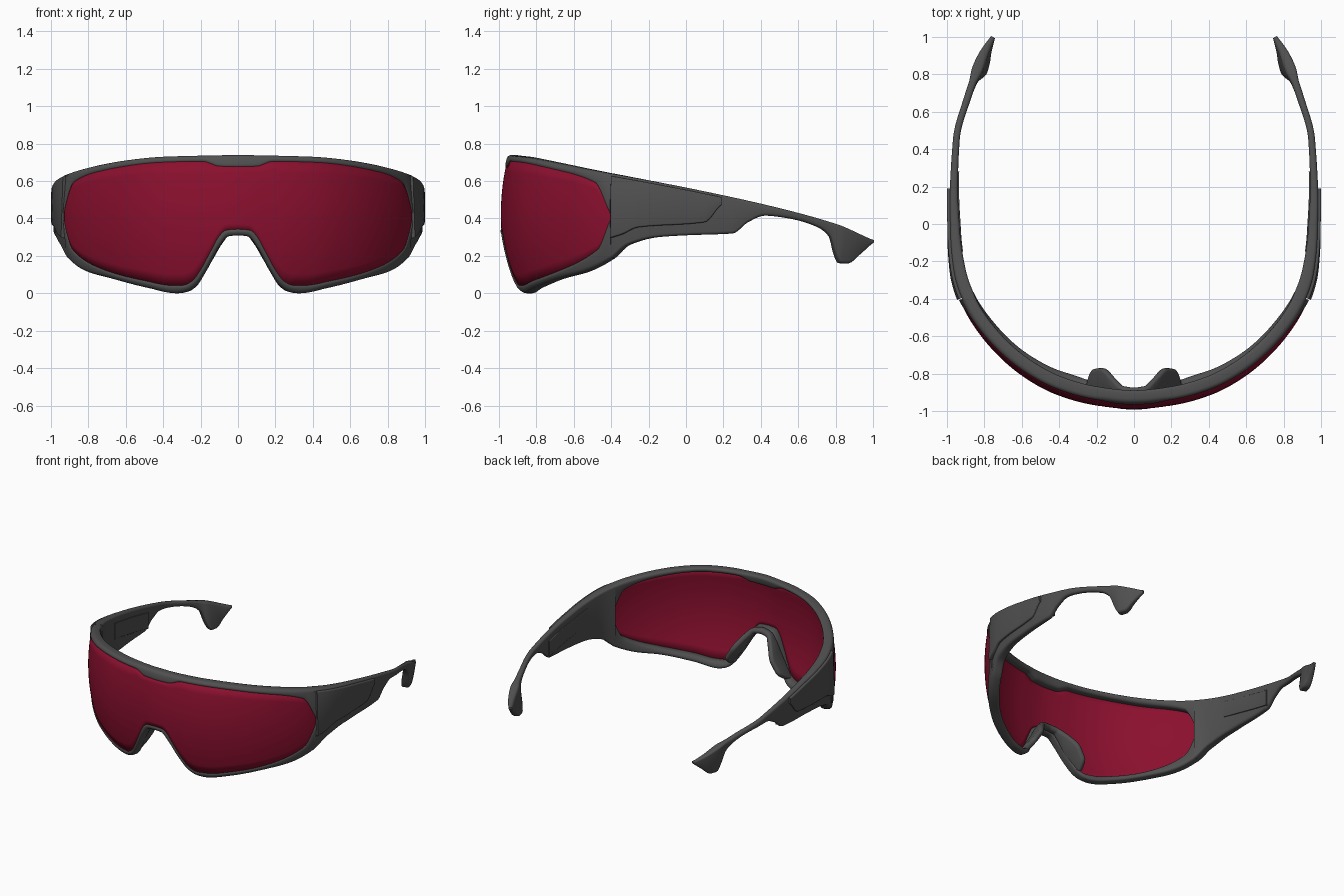
import bpy, math
from mathutils import Vector

if "Cube" in bpy.data.objects:
    bpy.data.objects.remove(bpy.data.objects["Cube"], do_unlink=True)


def material(name, rgb, rough):
    m = bpy.data.materials.new(name)
    m.use_nodes = True
    m.diffuse_color = (*rgb, 1)
    b = m.node_tree.nodes["Principled BSDF"]
    b.inputs["Base Color"].default_value = (*rgb, 1)
    b.inputs["Roughness"].default_value = rough
    return m


GREY = material("dark grey plastic", (0.08, 0.08, 0.08), 0.5)
RED = material("crimson lens", (0.26, 0.005, 0.028), 0.3)


def smooth_curve(pts):
    """Monotone cubic through (t, value) points."""
    t, v = zip(*pts)
    sec = [(v[i + 1] - v[i]) / (t[i + 1] - t[i]) for i in range(len(t) - 1)]
    slope = [sec[0]]
    for a, b in zip(sec, sec[1:]):
        slope.append(2 * a * b / (a + b) if a * b > 0 else 0)
    slope.append(sec[-1])

    def f(x):
        x = min(max(x, t[0]), t[-1])
        i = max(j for j in range(len(sec)) if t[j] <= x)
        h = t[i + 1] - t[i]
        s = (x - t[i]) / h
        return (v[i] * (1 + 2 * s) * (1 - s) ** 2 + v[i + 1] * s * s * (3 - 2 * s)
                + h * s * (1 - s) * (slope[i] * (1 - s) - slope[i + 1] * s))
    return f


# Plan path of one half, from the bridge round to the ear tip
PLAN = [(-.2, -.925), (0, -.945), (.2, -.925), (.4, -.87), (.6, -.755), (.78, -.575),
        (.88, -.41), (.93, -.25), (.955, -.05), (.963, .15), (.95, .45),
        (.885, .69), (.81, .9), (.755, 1)]
dist = [-math.dist(PLAN[0], PLAN[1])]
for a, b in zip(PLAN, PLAN[1:]):
    dist.append(dist[-1] + math.dist(a, b))
END = dist[-1]
px = smooth_curve([(d, p[0]) for d, p in zip(dist, PLAN)])
py = smooth_curve([(d, p[1]) for d, p in zip(dist, PLAN)])
SAMPLES = [END * i / 1500 for i in range(1501)]


def at_x(x):
    return next(u for u in SAMPLES if px(u) >= x - 1e-6)


def at_y(y):
    return next((u for u in SAMPLES if py(u) >= y - 1e-6), END)


def profile(front, side):
    """Height along the path: front points keyed by x, side points by y."""
    return smooth_curve([(at_x(x), z) for x, z in front] + [(at_y(y), z) for y, z in side])


top = profile([(0, .74), (.4, .73), (.6, .71)],
              [(-.5, .66), (0, .565), (.5, .455), (.8, .37), (.94, .31), (1, .285)])
bottom = profile([(0, .31), (.05, .305), (.1, .245), (.17, .125), (.23, .04), (.28, .01),
                  (.34, 0), (.5, .03), (.7, .083)],
                 [(-.54, .115), (-.4, .18), (-.3, .26), (-.15, .3), (0, .31), (.25, .32),
                  (.33, .38), (.42, .415), (.55, .4), (.7, .355), (.77, .3), (.8, .21),
                  (.83, .16), (.87, .16), (.94, .215), (1, .27)])
lens_top = profile([(0, .67), (.1, .672), (.14, .685), (.19, .7), (.4, .695), (.7, .65)],
                   [(-.47, .585), (-.39, .42)])
lens_low = profile([(0, .35), (.06, .345), (.09, .32), (.14, .235), (.2, .13), (.25, .07),
                    (.3, .05), (.36, .05), (.5, .075), (.7, .13)],
                   [(-.46, .24), (-.39, .4)])
half_thick = profile([(0, .035)], [(-.4, .035), (0, .025), (.5, .018), (.75, .02),
                                   (.83, .03), (.95, .02), (1, .012)])
LENS_END, FADE_END = at_y(-.39), at_y(0)


def clamp(v):
    return min(max(v, 0), 1)


def place(u, z, off):
    """Point on the wrapped shell, pushed outward by off."""
    e = .004
    n = Vector((py(u + e) - py(u - e), px(u - e) - px(u + e), 0))
    if u <= 0:
        n.x = 0
    elif u > END - e:
        n = Vector((py(u) - py(u - e), px(u - e) - px(u), 0))
    n.normalize()
    bulge = (.015 - .4 * (z - .42) ** 2) * clamp((FADE_END - u) / (FADE_END - LENS_END))
    lean = .15 * max(0, top(u) - z) * clamp((py(u) - .7) / .1)
    return Vector((px(u), py(u), z)) + n * (off + bulge - lean)


def rounded(hw, hh, r):
    """Rounded rectangle outline with four points per corner."""
    r = min(r, hw * .95, hh * .95)
    pts = []
    for k, (sx, sy) in enumerate([(1, 1), (-1, 1), (-1, -1), (1, -1)]):
        for j in range(4):
            a = math.pi / 2 * (k + j / 3)
            pts.append((sx * (hw - r) + r * math.cos(a), sy * (hh - r) + r * math.sin(a)))
    return pts


def make(name, rows, mat, closed=True, cap_start=False, cap_end=True):
    """Skin equal rows of points and mirror the result across x."""
    n = len(rows[0])
    faces = []
    for i in range(len(rows) - 1):
        for j in range(n if closed else n - 1):
            k = (j + 1) % n
            faces.append((i * n + j, i * n + k, (i + 1) * n + k, (i + 1) * n + j))
    if cap_start:
        faces.append(tuple(reversed(range(n))))
    if cap_end:
        faces.append(tuple((len(rows) - 1) * n + j for j in range(n)))
    me = bpy.data.meshes.new(name)
    me.from_pydata([tuple(p) for r in rows for p in r], [], faces)
    me.materials.append(mat)
    me.shade_smooth()
    me.set_sharp_from_angle(angle=math.radians(40))
    ob = bpy.data.objects.new(name, me)
    bpy.context.collection.objects.link(ob)
    ob.modifiers.new("mirror", "MIRROR").use_clip = True
    return ob


def stations(a, b, step=.014):
    n = math.ceil((b - a) / step)
    return [a + (b - a) * i / n for i in range(n + 1)]


def band(name, a, b, low, high, offset, half, radius=.02, cap_start=False):
    """Solid strip along the path between two height profiles."""
    rows = []
    for u in stations(a, b):
        lo, hi = low(u), high(u)
        hi = max(hi, lo + .006)
        rows.append([place(u, (lo + hi) / 2 + z, offset(u) + w)
                     for w, z in rounded(half(u), (hi - lo) / 2, radius)])
    return make(name, rows, GREY, cap_start=cap_start)


def zero(u):
    return 0


# Frame rims and arms
band("brow_rim", 0, LENS_END, lens_top, top, zero, half_thick)
band("lower_rim", 0, LENS_END, bottom, lens_low, zero, half_thick)
band("temple_arms", LENS_END - .008, END, bottom, top, zero, half_thick, .016, True)

# Raised panels on the outside and inside of the arms
panel_low = profile([], [(-.43, .283), (-.33, .315), (-.25, .353), (.1, .38),
                         (.18, .465), (.2, .48)])
band("outer_panels", at_y(-.385), at_y(.19), panel_low, lambda u: top(u) - .012,
     half_thick, lambda u: .015, .008, True)
band("inner_panels", at_y(-.15), at_y(.28), lambda u: top(u) - .17, lambda u: top(u) - .05,
     lambda u: -half_thick(u), lambda u: .006, .004, True)

# Wrapped lens, tucked slightly into the rims
rows = []
for u in stations(0, LENS_END):
    lo, hi = lens_low(u) - .012, lens_top(u) + .012
    rows.append([place(u, lo + (hi - lo) * j / 10, .022) for j in range(11)])
lens = make("lens", rows, RED, closed=False, cap_end=False)
shell = lens.modifiers.new("thickness", "SOLIDIFY")
shell.thickness = .016
shell.offset = 0

# Nose pads: x, height, back depth, sampled along the nose arch
PAD = [(0, .335, -.875), (.055, .325, -.865), (.1, .275, -.82), (.15, .19, -.77),
       (.195, .12, -.775), (.225, .075, -.82), (.24, .055, -.86)]
fx, fz, fb = [smooth_curve([(i, p[c]) for i, p in enumerate(PAD)]) for c in range(3)]
rows = []
for i in range(37):
    t = i / 6
    dx, dz = fx(t + .05) - fx(t - .05), fz(t + .05) - fz(t - .05)
    n = Vector((-dz, 0, dx)).normalized() if i else Vector((0, 0, 1))
    front, back = -.93 + .04 * t / 6, fb(t)
    mid, depth = (front + back) / 2, (back - front) / 2
    rows.append([Vector((fx(t) + .12 * (y + depth), mid + y, fz(t))) + n * w if i else
                 Vector((0, mid + y, fz(t))) + n * w
                 for w, y in rounded(.02, depth, .02)])
make("nose_pads", rows, GREY)
